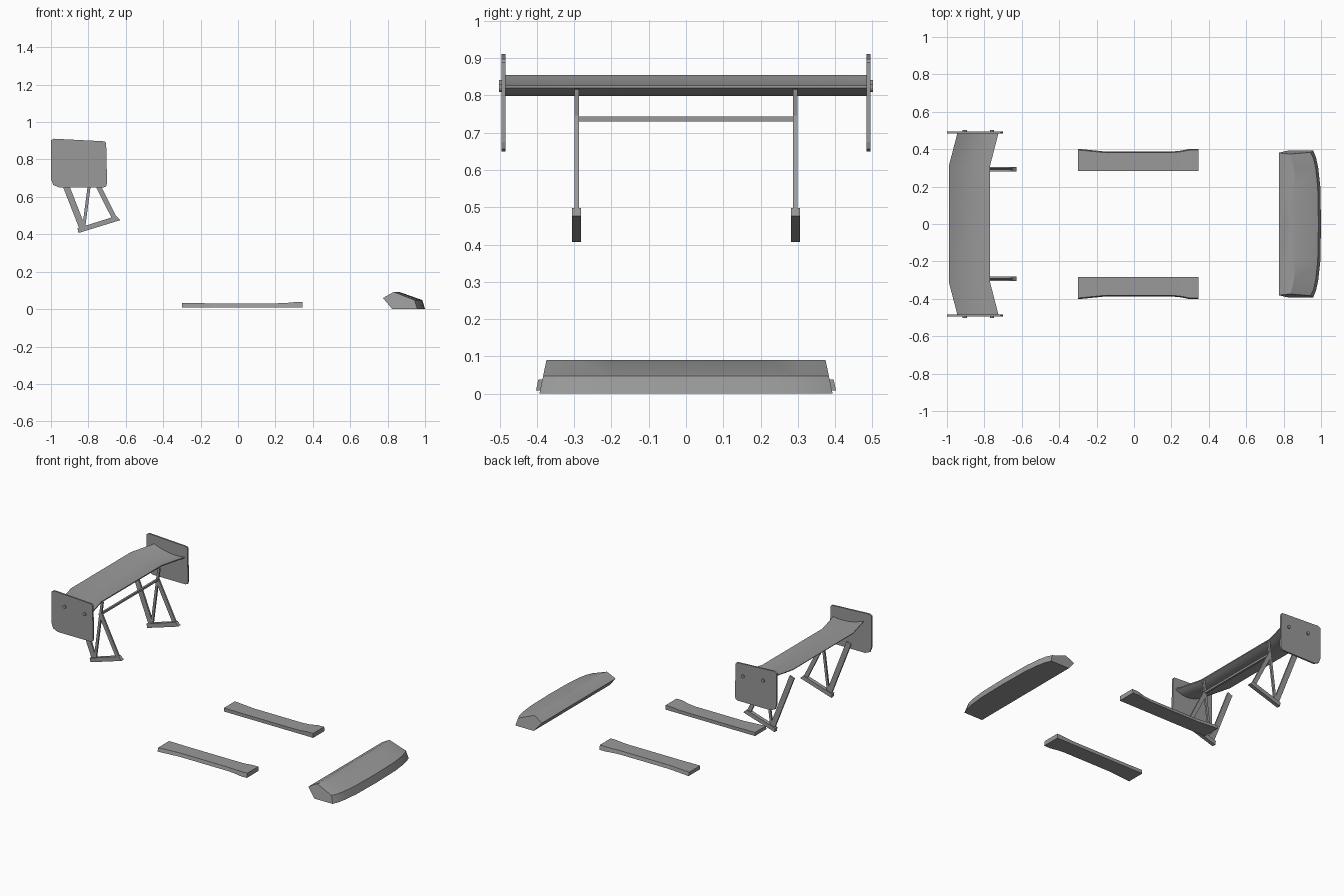
import bpy, bmesh, math
from mathutils import Vector

cube = bpy.data.objects.get("Cube")
if cube:
    bpy.data.objects.remove(cube, do_unlink=True)

grey = bpy.data.materials.new("plain_grey")
grey.use_nodes = True
colour = (0.32, 0.32, 0.32, 1)
grey.diffuse_color = colour
grey.node_tree.nodes["Principled BSDF"].inputs["Base Color"].default_value = colour


def loft(name, rings, mirror=False, smooth=False):
    """Skin a list of closed rings and cap both ends."""
    bm = bmesh.new()
    loops = [[bm.verts.new(p) for p in ring] for ring in rings]
    n = len(loops[0])
    for a, b in zip(loops, loops[1:]):
        for i in range(n):
            j = (i + 1) % n
            bm.faces.new((a[i], a[j], b[j], b[i]))
    bm.faces.new(loops[0])
    bm.faces.new(loops[-1])
    bmesh.ops.recalc_face_normals(bm, faces=bm.faces[:])
    mesh = bpy.data.meshes.new(name)
    bm.to_mesh(mesh)
    bm.free()
    mesh.materials.append(grey)
    obj = bpy.data.objects.new(name, mesh)
    bpy.context.collection.objects.link(obj)
    if mirror:
        mod = obj.modifiers.new("Mirror", 'MIRROR')
        mod.use_axis = (False, True, False)
    if smooth:
        bpy.ops.object.select_all(action='DESELECT')
        obj.select_set(True)
        bpy.context.view_layer.objects.active = obj
        bpy.ops.object.shade_smooth_by_angle(angle=math.radians(25))
    return obj


def prism(name, outline, y0, y1, mirror=True, smooth=False):
    """Extrude a side outline (x, z) from y0 to y1."""
    return loft(name, [[(x, y, z) for x, z in outline] for y in (y0, y1)], mirror, smooth)


def strut(name, start, end, width, y, thick):
    """Flat bar between two (x, z) points."""
    a, b = Vector(start), Vector(end)
    d = (b - a).normalized()
    side = Vector((-d.y, d.x)) * width / 2
    prism(name, [a + side, b + side, b - side, a - side], y - thick / 2, y + thick / 2)


# Rear wing blade: cambered section, ends swept forward
def blade(y, shift):
    top, bottom = [], []
    steps = 10
    for i in range(steps + 1):
        t = i / steps
        x = -0.77 - 0.22 * t + shift
        z = 0.827 - 0.04 * t + 0.068 * t * t
        thick = 0.007 - 0.003 * t + 0.018 * math.sin(math.pi * t ** 0.8)
        top.append((x, y, z))
        bottom.append((x, y, z - thick))
    return top + bottom[::-1]


loft("wing_blade", [blade(-0.487, 0.046), blade(-0.31, 0), blade(0.31, 0), blade(0.487, 0.046)],
     smooth=True)

# End plates and their bolts
plate = [(-1, 0.695), (-0.988, 0.664), (-0.955, 0.65), (-0.72, 0.65), (-0.705, 0.656),
         (-0.70, 0.675), (-0.705, 0.888), (-0.713, 0.897), (-0.985, 0.911), (-1, 0.902)]
prism("wing_end_plate", plate, 0.484, 0.495)
for name, cx, cz in (("rear_bolt", -0.905, 0.83), ("front_bolt", -0.76, 0.82)):
    ring = [(cx + 0.011 * math.cos(k * math.pi / 6), cz + 0.011 * math.sin(k * math.pi / 6))
            for k in range(12)]
    prism(name, ring, 0.494, 0.502, smooth=True)

# Wing mounts: foot, three struts, cross bar
foot = [(-0.853, 0.407), (-0.628, 0.476), (-0.65, 0.498), (-0.858, 0.433)]
prism("mount_foot", foot, 0.281, 0.305)
strut("rear_strut", (-0.83, 0.43), (-0.973, 0.795), 0.034, 0.293, 0.011)
strut("middle_strut", (-0.825, 0.435), (-0.775, 0.817), 0.016, 0.293, 0.011)
strut("front_strut", (-0.655, 0.475), (-0.788, 0.74), 0.026, 0.293, 0.011)
bar = [(-0.792, 0.73), (-0.779, 0.73), (-0.779, 0.743), (-0.792, 0.743)]
prism("mount_cross_bar", bar, -0.29, 0.29, mirror=False)


# Side skirts: waisted strips flared at both ends
def skirt(x, outer, top):
    return [(x, 0.283, 0.009), (x, outer, 0.009), (x, outer - 0.006, top), (x, 0.283, top)]


loft("side_skirt", [skirt(-0.30, 0.402, 0.032), skirt(-0.25, 0.397, 0.032),
                    skirt(-0.15, 0.387, 0.031), skirt(0.2, 0.387, 0.031),
                    skirt(0.25, 0.392, 0.032), skirt(0.3, 0.402, 0.037),
                    skirt(0.345, 0.402, 0.038)], mirror=True)


# Front lip: wedge section swept across, rounded toward the tips
def lip(y, drop, ridge, flare):
    section = [(0.775, 0.059), (0.825, 0.088), (ridge, 0.091),
               (0.986 - drop, 0.048), (1.0 - drop, 0), (0.825, 0)]
    sign = 1 if y > 0 else -1
    return [(x, y + sign * flare * (1 - z / 0.091), z) for x, z in section]


half = [(0.2, 0.004, 0.862, 0), (0.3, 0.015, 0.855, 0),
        (0.345, 0.026, 0.845, 0.008), (0.374, 0.042, 0.835, 0.019)]
stations = [(-y, d, r, f) for y, d, r, f in half[::-1]] + [(0, 0, 0.864, 0)] + half
loft("front_lip", [lip(*s) for s in stations], smooth=True)
